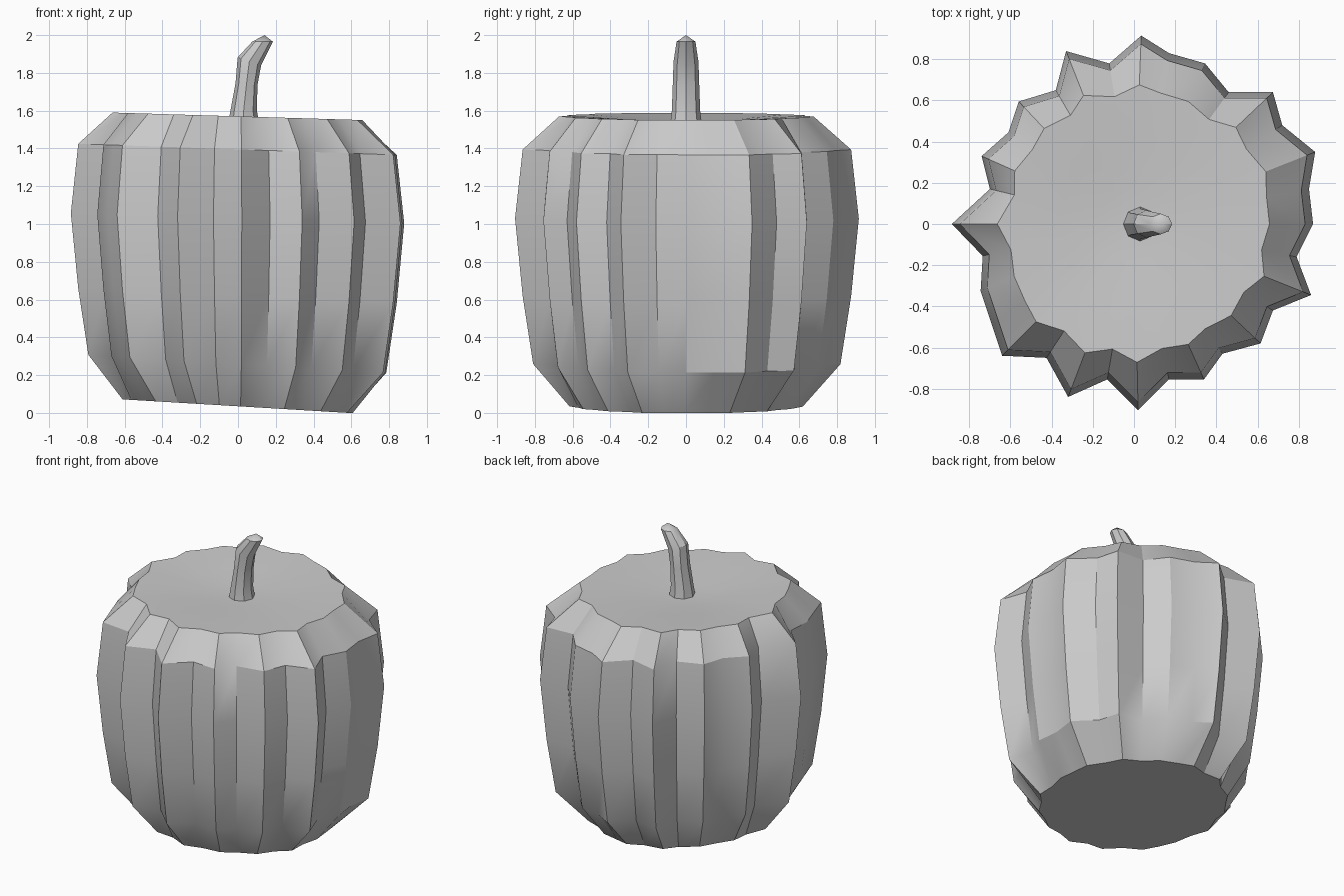
import bpy, bmesh, math
from mathutils import Vector

if "Cube" in bpy.data.objects:
    bpy.data.objects.remove(bpy.data.objects["Cube"])

# One plain grey for the whole model
grey = bpy.data.materials.new("plain_grey")
grey.diffuse_color = (0.6, 0.6, 0.6, 1)
grey.use_nodes = True
grey.node_tree.nodes["Principled BSDF"].inputs["Base Color"].default_value = grey.diffuse_color


def loft(name, rings, top, bottom=None):
    """Skin a list of rings; close the top with a fan, the bottom with one face."""
    bm = bmesh.new()
    vs = [[bm.verts.new(p) for p in ring] for ring in rings]
    n = len(vs[0])
    for a, b in zip(vs, vs[1:]):
        for i in range(n):
            j = (i + 1) % n
            bm.faces.new((a[i], a[j], b[j], b[i]))
    bm.faces.new(vs[0][::-1])
    tip = bm.verts.new(top)
    for i in range(n):
        bm.faces.new((vs[-1][i], vs[-1][(i + 1) % n], tip))
    bmesh.ops.recalc_face_normals(bm, faces=bm.faces)
    me = bpy.data.meshes.new(name)
    bm.to_mesh(me)
    bm.free()
    me.materials.append(grey)
    ob = bpy.data.objects.new(name, me)
    bpy.context.collection.objects.link(ob)
    bpy.ops.object.select_all(action='DESELECT')
    ob.select_set(True)
    bpy.context.view_layer.objects.active = ob
    bpy.ops.object.shade_smooth_by_angle(angle=math.radians(30))
    return ob


# Ribbed body outline at the widest height: ridge, groove, ridge, groove ...
outline = [(.87, 0), (.85, .17), (.88, .35), (.72, .48), (.675, .64), (.46, .64),
           (.345, .78), (.17, .83), (.035, .915), (-.12, .78), (-.33, .84), (-.38, .65),
           (-.56, .595), (-.61, .445), (-.74, .33), (-.70, .17), (-.885, 0), (-.735, -.155),
           (-.745, -.325), (-.69, -.49), (-.64, -.64), (-.425, -.65), (-.32, -.84),
           (-.13, -.755), (.02, -.905), (.17, -.755), (.34, -.755), (.43, -.63),
           (.615, -.58), (.675, -.42), (.86, -.345), (.79, -.16)]

# (mean radius, rib strength, height, slope along x)
levels = [(.59, .25, .035, -.06), (.72, .85, .26, -.06), (.765, .95, .62, -.045),
          (.80, 1.0, 1.03, -.03), (.765, .95, 1.395, -.035), (.63, .40, 1.57, -.03),
          (.36, .10, 1.555, -.02), (.18, 0, 1.54, 0)]
body = []
for radius, rib, z, slope in levels:
    ring = []
    for x, y in outline:
        r = math.hypot(x, y)
        k = (radius + rib * (r - .80)) / r
        ring.append(Vector((x * k, y * k, max(0, z + slope * x * k))))
    body.append(ring)
loft("pumpkin_body", body, (0, 0, 1.535))

# Bent stem: (centre x, height, radius x, radius y, tilt)
path = [(.03, 1.52, .085, .085, 0), (.03, 1.60, .07, .075, 0), (.045, 1.74, .058, .07, -.1),
        (.06, 1.86, .062, .066, -.35), (.13, 1.965, .055, .05, 0)]
stem = []
for cx, z, rx, ry, tilt in path:
    stem.append([Vector((cx + rx * math.cos(a), ry * math.sin(a), z + tilt * rx * math.cos(a)))
                 for a in (2 * math.pi * i / 8 for i in range(8))])
loft("stem", stem, (.14, 0, 2.0))
